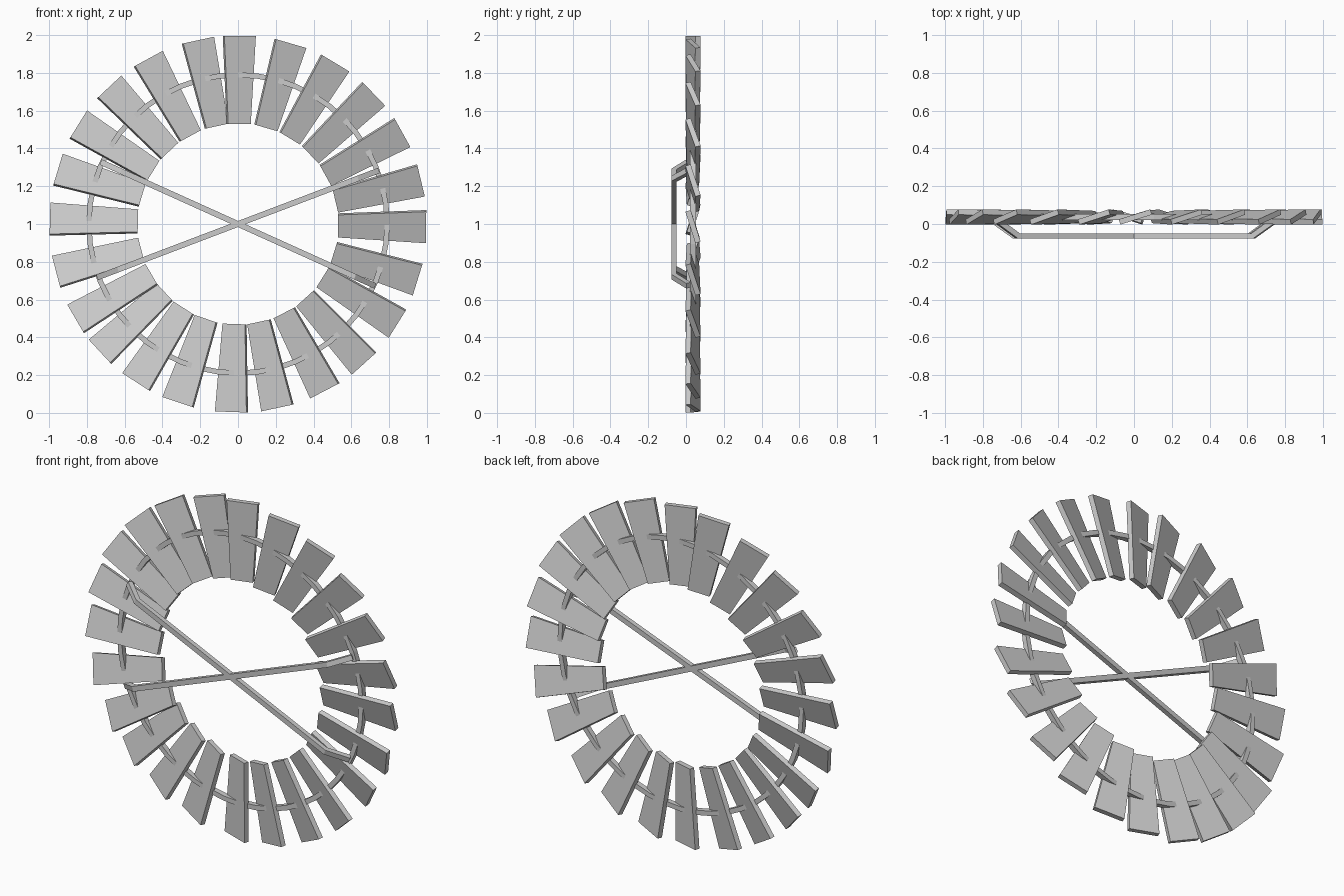
import bpy, bmesh, math
from mathutils import Vector

if "Cube" in bpy.data.objects:
    bpy.data.objects.remove(bpy.data.objects["Cube"])

CENTRE = Vector((0, 0, 1))


def add_object(name, bm):
    bmesh.ops.recalc_face_normals(bm, faces=bm.faces)
    mesh = bpy.data.meshes.new(name)
    bm.to_mesh(mesh)
    bm.free()
    obj = bpy.data.objects.new(name, mesh)
    bpy.context.collection.objects.link(obj)
    return obj


def loft(bm, rings, closed=False):
    """Skin a list of equal-length vertex rings."""
    rings = [[bm.verts.new(p) for p in ring] for ring in rings]
    n = len(rings[0])
    pairs = list(zip(rings, rings[1:] + rings[:1]))
    for a, b in pairs if closed else pairs[:-1]:
        for i in range(n):
            j = (i + 1) % n
            bm.faces.new((a[i], a[j], b[j], b[i]))
    if not closed:
        bm.faces.new(rings[0])
        bm.faces.new(rings[-1])


def radial(deg):
    a = math.radians(deg)  # clockwise from the top, seen from the front
    return Vector((math.sin(a), 0, math.cos(a))), Vector((math.cos(a), 0, -math.sin(a)))


# Pitched, tapered slats; slightly uneven hand-placed spacing
JITTER = [.4, 1.2, 1.1, 1.2, .9, 1.6, .8, 2.2, 2.0, 2.9, 2.5, 2.9,
          2.0, 3.6, 2.8, 2.2, -.3, .3, 1.5, 1.8, 1.9, 1.8, 1.5, 2.7]
PITCH, THICK, SLAT_Y = math.radians(17.5), .029, .037
for k, offset in enumerate(JITTER):
    out, tan = radial(15 * k + offset)
    back = Vector((0, 1, 0))
    across = tan * math.cos(PITCH) + back * math.sin(PITCH)
    normal = back * math.cos(PITCH) - tan * math.sin(PITCH)
    bm = bmesh.new()
    rings = []
    for radius, width in ((.53, .125), (.996, .175)):
        mid = CENTRE + out * radius + back * SLAT_Y
        rings.append([mid + across * sx * width / 2 + normal * sy * THICK / 2
                      for sx, sy in ((-1, -1), (1, -1), (1, 1), (-1, 1))])
    loft(bm, rings)
    add_object(f"slat_{k + 1:02d}", bm)

# Square-section hoop threaded through the slats
bm = bmesh.new()
rings = []
for k in range(48):
    out, _ = radial(7.5 * k)
    rings.append([CENTRE + out * (.79 + r) + Vector((0, .036 + y, 0))
                  for r, y in ((-.014, -.016), (.014, -.016), (.014, .016), (-.014, .016))])
loft(bm, rings, closed=True)
add_object("hoop", bm)

# Two crossed braces with cranked ends, in front of the wheel
FRONT = [(.798, .002), (.68, -.077)]
REAR = [(.782, .026), (.671, -.049)]
for name, deg in (("brace_falling", 90 + 24.3), ("brace_rising", 90 - 20.8)):
    out, side = radial(deg)
    bm = bmesh.new()
    rings = []
    for sign, i in ((-1, 0), (-1, 1), (1, 1), (1, 0)):
        rings.append([CENTRE + out * sign * r + Vector((0, y, 0)) + side * s
                      for (r, y), s in ((FRONT[i], -.015), (FRONT[i], .015),
                                        (REAR[i], .015), (REAR[i], -.015))])
    loft(bm, rings)
    add_object(name, bm)
